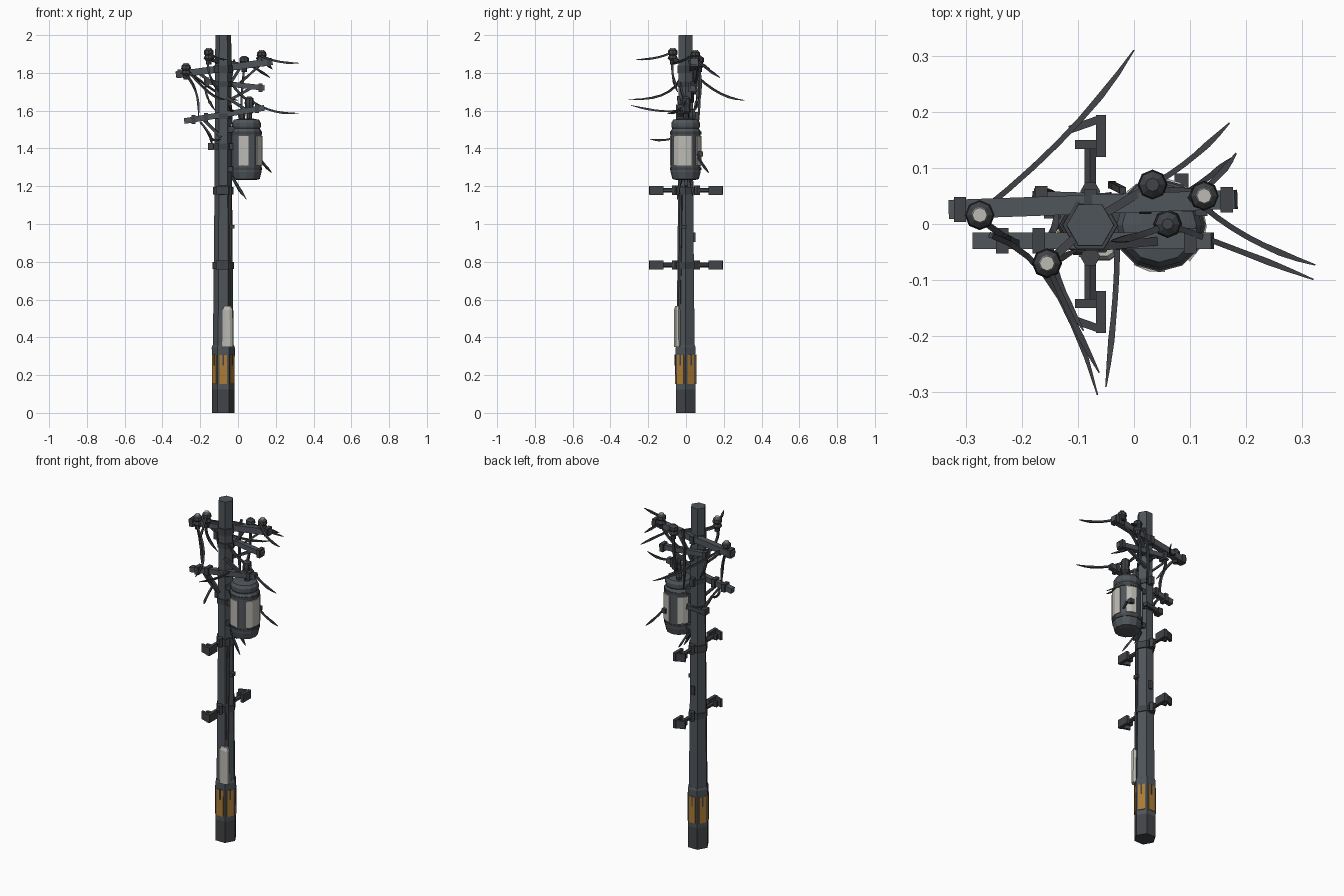
import bpy, bmesh, math
from mathutils import Vector

def material(name, rgb):
    m = bpy.data.materials.new(name)
    m.diffuse_color = (*rgb, 1)
    return m

GREY = material("pole_grey", (0.078, 0.09, 0.102))
DARK = material("dark_metal", (0.052, 0.056, 0.063))
PALE = material("pale_panel", (0.50, 0.49, 0.45))
AMBER = material("amber_stripe", (0.42, 0.20, 0.035))
PX, PY = -0.078, -0.002          # pole axis
TX, TY = 0.045, -0.002           # transformer axis

def finish(name, bm, mat):
    bmesh.ops.recalc_face_normals(bm, faces=bm.faces)
    me = bpy.data.meshes.new(name)
    bm.to_mesh(me); bm.free()
    me.materials.append(mat)
    ob = bpy.data.objects.new(name, me)
    bpy.context.collection.objects.link(ob)
    return ob

def skin(name, rings, mat):
    """Join rings of points into a closed skin."""
    bm = bmesh.new()
    vs = [[bm.verts.new(p) for p in r] for r in rings]
    n = len(vs[0])
    for a, b in zip(vs, vs[1:]):
        for i in range(n):
            bm.faces.new((a[i], a[(i + 1) % n], b[(i + 1) % n], b[i]))
    bm.faces.new(vs[0][::-1]); bm.faces.new(vs[-1])
    return finish(name, bm, mat)

def lathe(name, x, y, profile, n, mat, turn=0.0):
    return skin(name, [[(x + r * math.cos(turn + 2 * math.pi * i / n),
                         y + r * math.sin(turn + 2 * math.pi * i / n), z)
                        for i in range(n)] for r, z in profile], mat)

def sweep(name, pts, radii, n, mat, flat=1.0):
    """Tube along points; n=4 gives a square beam, flat scales its height."""
    pts = [Vector(p) for p in pts]
    rings = []
    for i, p in enumerate(pts):
        d = (pts[min(i + 1, len(pts) - 1)] - pts[max(i - 1, 0)]).normalized()
        ref = Vector((0, 0, 1)) if abs(d.z) < 0.9 else Vector((0, 1, 0))
        u = d.cross(ref).normalized(); v = u.cross(d)
        rings.append([p + radii[i] * (u * math.cos(a) + v * math.sin(a) * flat)
                      for a in (math.pi * (2 * k + 1) / n for k in range(n))])
    return skin(name, rings, mat)

def beam(name, p, q, w, mat=GREY, n=4, h=None):
    return sweep(name, [p, q], [w * 0.707] * 2, n, mat, (h or w) / w)

def wire(name, p, mid, q, r=0.007):
    """Curve through three points, tapering at the free end."""
    p, mid, q = Vector(p), Vector(mid), Vector(q)
    c = 2 * mid - (p + q) / 2
    ts = [i / 7 for i in range(8)]
    pts = [p * (1 - t) ** 2 + c * 2 * t * (1 - t) + q * t * t for t in ts]
    rad = [r * (1 if t < 0.6 else 1.15 if t < 0.8 else 0.8 if t < 1 else 0.25) for t in ts]
    return sweep(name, pts, rad, 4, DARK)

def box(name, c, s, mat=DARK, rot=0.0):
    bm = bmesh.new()
    bmesh.ops.create_cube(bm, size=1)
    bmesh.ops.scale(bm, vec=s, verts=bm.verts)
    ob = finish(name, bm, mat)
    ob.location = c
    ob.rotation_euler.z = rot
    return ob

# Pole: dark foot, base sleeve, tapering shaft
lathe("pole_foot", PX, PY, [(0.06, 0), (0.06, 0.125)], 6, DARK)
lathe("base_sleeve", PX, PY, [(0.06, 0.125), (0.061, 0.345), (0.056, 0.36)], 6, GREY)
lathe("pole_shaft", PX, PY, [(0.055, 0.34), (0.048, 1.0), (0.042, 2.0)], 6, GREY)

# Amber stripes on each sleeve face
for i in range(6):
    a = math.radians(30 + 60 * i)
    box("amber_plate", (PX + 0.0525 * math.cos(a), PY + 0.0525 * math.sin(a), 0.23),
        (0.008, 0.040, 0.155), AMBER, a)
    box("plate_strap", (PX + 0.056 * math.cos(a), PY + 0.056 * math.sin(a), 0.28),
        (0.004, 0.008, 0.06), DARK, a)

# Pale cable cover and the conduit above it
sweep("cable_cover", [(-0.055, -0.046, z) for z in (0.35, 0.545, 0.565)],
      [0.031, 0.029, 0.019], 8, PALE, 0.65)
sweep("conduit", [(-0.046, -0.035, 0.55), (-0.044, -0.030, 0.9), (-0.043, -0.027, 1.2)],
      [0.010] * 3, 6, DARK)
box("conduit_clip", (-0.035, -0.012, 0.985), (0.035, 0.03, 0.02))
box("conduit_clip_rear", (PX, 0.04, 0.93), (0.02, 0.02, 0.05))

# Clamp bands round the pole
for z, r, h in ((0.78, 0.056, 0.035), (1.175, 0.055, 0.04), (1.41, 0.052, 0.03),
                (1.57, 0.05, 0.03), (1.74, 0.05, 0.03), (1.82, 0.049, 0.04)):
    lathe("pole_band", PX, PY, [(r, z - h / 2), (r, z + h / 2)], 6, DARK)

# Climbing steps: rod, knuckle and bent foot plate on both sides
for z in (0.783, 1.178):
    for s in (-1, 1):
        beam("step_rod", (PX, s * 0.04, z), (PX, s * 0.135, z), 0.017, DARK, 6)
        lathe("step_knuckle", PX, s * 0.058, [(0.018, z - 0.025), (0.018, z + 0.025)], 6, DARK)
        box("step_plate", (-0.059, s * 0.157, z), (0.018, 0.075, 0.048))
        beam("step_flange", (-0.115, s * 0.168, z), (-0.058, s * 0.188, z), 0.014, DARK, 4, 0.046)
        box("step_web", (-0.08, s * 0.142, z), (0.05, 0.016, 0.03))

# Transformer tank with rim, lid and pale panels
lathe("transformer_tank", TX, TY,
      [(0.045, 1.232), (0.070, 1.238), (0.079, 1.275), (0.080, 1.49), (0.071, 1.505),
       (0.076, 1.515), (0.076, 1.535), (0.066, 1.552), (0.035, 1.558)], 12, GREY)
lathe("tank_lower_band", TX, TY, [(0.083, 1.285), (0.083, 1.30)], 12, DARK)
lathe("tank_upper_band", TX, TY, [(0.083, 1.475), (0.083, 1.49)], 12, DARK)
for a0, a1, steps in ((-123, -83, 2), (-50, 22, 3), (45, 85, 2), (118, 160, 2)):
    angs = [math.radians(a0 + (a1 - a0) * i / steps) for i in range(steps + 1)]
    loop = [(0.0845, a) for a in angs] + [(0.0765, a) for a in reversed(angs)]
    skin("tank_panel", [[(TX + r * math.cos(a), TY + r * math.sin(a), z) for r, a in loop]
                        for z in (1.31, 1.465)], PALE)

# Transformer brackets and lid fittings
for z in (1.29, 1.41, 1.50):
    box("tank_bracket", (-0.035, TY, z), (0.05, 0.07, 0.03))
lathe("lid_bushing", 0.06, 0.0, [(0.015, 1.55), (0.015, 1.585), (0.026, 1.595), (0.022, 1.62),
                                 (0.025, 1.64), (0.022, 1.665), (0.010, 1.675)], 8, DARK)
lathe("lid_bushing_small", 0.02, 0.035, [(0.014, 1.55), (0.020, 1.575), (0.012, 1.61)], 6, DARK)
box("tank_lug", (0.085, 0.075, 1.37), (0.025, 0.03, 0.025))

# Cross arms
beam("top_cross_arm", (-0.328, 0.026, 1.79), (0.182, 0.044, 1.86), 0.034, GREY, 4, 0.036)
beam("middle_cross_arm", (-0.18, 0.045, 1.755), (0.14, 0.035, 1.72), 0.028)
beam("lower_cross_arm", (-0.285, -0.03, 1.545), (0.14, -0.03, 1.615), 0.03)
beam("short_bracket", (-0.155, 0.03, 1.405), (-0.04, 0.045, 1.415), 0.024, DARK)
box("short_bracket_end", (-0.145, 0.03, 1.41), (0.03, 0.04, 0.035))
for x, y, z in ((-0.31, 0.026, 1.795), (0.165, 0.043, 1.857), (0.12, 0.037, 1.722),
                (-0.165, 0.045, 1.752), (-0.235, -0.03, 1.553), (-0.17, -0.03, 1.565),
                (0.10, -0.03, 1.61), (-0.078, 0.04, 1.82), (-0.078, 0.04, 1.57)):
    box("arm_clamp", (x, y, z), (0.022, 0.045, 0.046))

# Braces
for p, q in (((0.02, 0.045, 1.84), (-0.075, 0.045, 1.69)),
             ((-0.21, 0.03, 1.80), (-0.08, 0.045, 1.71)),
             ((0.07, 0.035, 1.72), (-0.055, 0.035, 1.65)),
             ((-0.19, -0.03, 1.56), (-0.09, -0.04, 1.46)),
             ((0.05, -0.03, 1.60), (-0.06, -0.04, 1.67)),
             ((-0.10, -0.02, 1.855), (-0.155, -0.07, 1.875)),
             ((-0.05, 0.02, 1.86), (0.033, 0.07, 1.84)),
             ((-0.04, 0.0, 1.26), (0.0, 0.0, 1.20))):
    beam("brace", p, q, 0.015, DARK, 4)

# Insulators with pale caps
for x, y, z, cap in ((-0.275, 0.016, 1.785, 1), (-0.155, -0.07, 1.865, 1),
                     (0.033, 0.07, 1.825, 0), (0.125, 0.05, 1.855, 1)):
    lathe("insulator", x, y, [(0.014, z - 0.02), (0.016, z), (0.027, z + 0.012),
                              (0.020, z + 0.028), (0.026, z + 0.036), (0.024, z + 0.053),
                              (0.012, z + 0.064)], 8, DARK)
    if cap:
        lathe("insulator_cap", x, y, [(0.015, z + 0.060), (0.013, z + 0.067)], 8, PALE)

# Loose line wires
for p, m, q in (
        ((-0.275, 0.02, 1.82), (-0.115, 0.165, 1.70), (0.0, 0.31, 1.655)),
        ((0.033, 0.07, 1.86), (0.10, 0.115, 1.82), (0.17, 0.18, 1.775)),
        ((0.10, 0.045, 1.88), (0.145, 0.08, 1.85), (0.182, 0.126, 1.82)),
        ((0.125, 0.03, 1.89), (0.215, -0.03, 1.86), (0.323, -0.073, 1.852)),
        ((0.06, 0.0, 1.66), (0.18, -0.045, 1.60), (0.32, -0.099, 1.587)),
        ((-0.155, -0.07, 1.91), (-0.115, -0.16, 1.88), (-0.062, -0.265, 1.87)),
        ((-0.255, -0.02, 1.80), (-0.145, -0.11, 1.69), (-0.065, -0.305, 1.66)),
        ((-0.03, -0.045, 1.60), (-0.035, -0.15, 1.60), (-0.05, -0.29, 1.628)),
        ((-0.15, -0.03, 1.47), (-0.13, -0.11, 1.445), (-0.09, -0.19, 1.45)),
        ((0.10, 0.06, 1.37), (0.135, 0.085, 1.32), (0.178, 0.12, 1.272)),
        ((-0.03, -0.02, 1.25), (0.0, -0.035, 1.20), (0.045, -0.045, 1.13)),
        ((-0.03, 0.02, 1.25), (-0.005, 0.03, 1.20), (0.025, 0.035, 1.15))):
    wire("line_wire", p, m, q)

# Jumper cables between the arms, pole and tank
for p, m, q in (
        ((-0.275, 0.01, 1.79), (-0.22, -0.03, 1.69), (-0.21, -0.03, 1.56)),
        ((-0.17, 0.045, 1.75), (-0.165, 0.06, 1.68), (-0.12, 0.04, 1.60)),
        ((-0.2, -0.03, 1.54), (-0.15, -0.02, 1.47), (-0.14, 0.03, 1.42)),
        ((0.033, 0.07, 1.83), (0.02, 0.075, 1.68), (0.02, 0.035, 1.59)),
        ((-0.02, 0.06, 1.87), (-0.04, 0.07, 1.70), (-0.03, 0.065, 1.52)),
        ((0.125, 0.05, 1.85), (0.06, 0.06, 1.79), (0.0, 0.04, 1.74)),
        ((0.06, 0.0, 1.65), (0.01, -0.02, 1.69), (-0.04, -0.03, 1.75)),
        ((-0.155, -0.07, 1.87), (-0.15, -0.07, 1.79), (-0.10, -0.045, 1.70))):
    wire("jumper_cable", p, m, q, 0.008)
